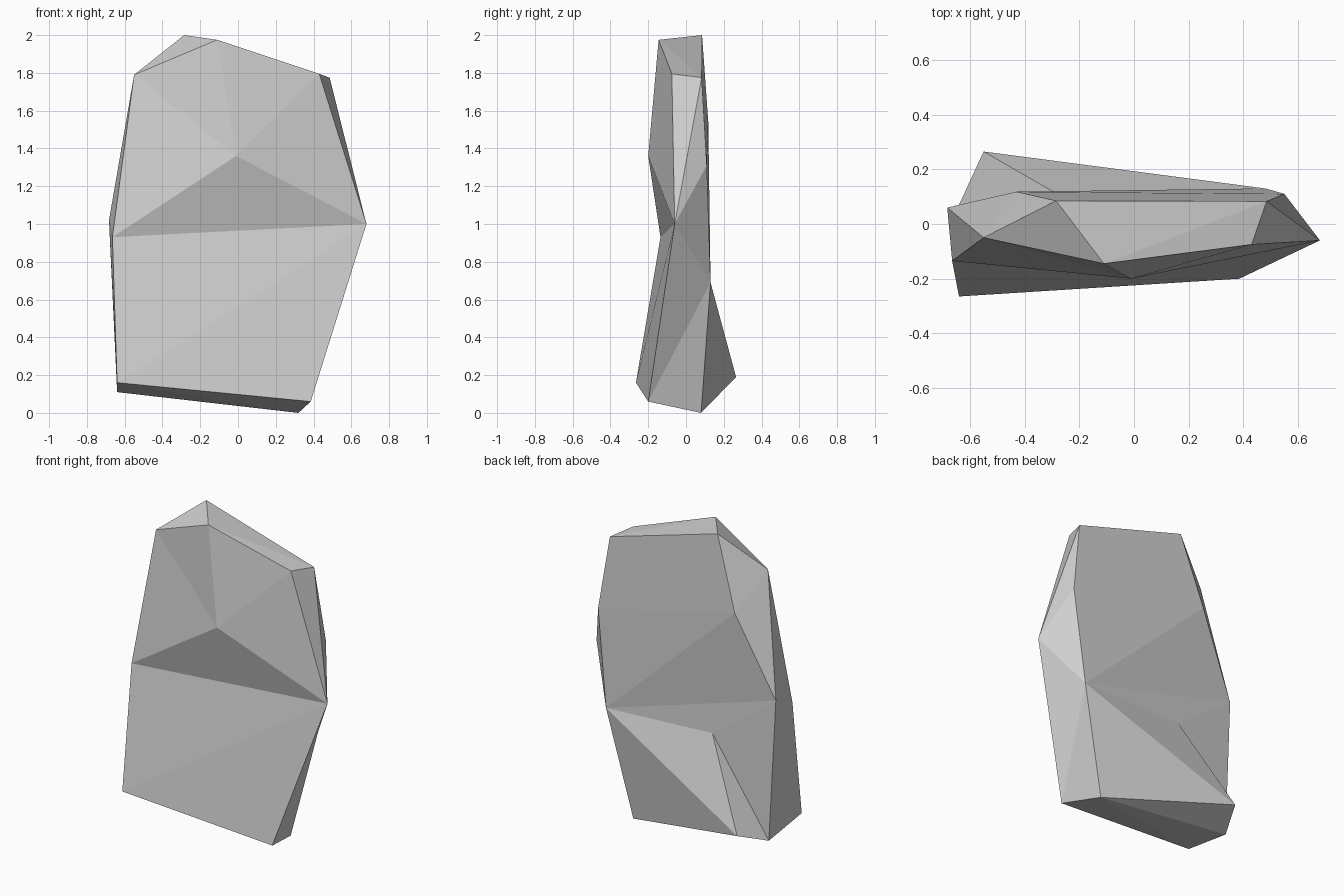
import bpy
import bmesh

default = bpy.data.objects.get("Cube")
if default:
    bpy.data.objects.remove(default, do_unlink=True)

# Single stone colour
stone = bpy.data.materials.new("grey stone")
stone.use_nodes = True
colour = (0.62, 0.62, 0.62, 1)
stone.diffuse_color = colour
shader = next(n for n in stone.node_tree.nodes if n.type == 'BSDF_PRINCIPLED')
shader.inputs["Base Color"].default_value = colour
shader.inputs["Roughness"].default_value = 0.9

bm = bmesh.new()


def corner(x, y, z):
    return bm.verts.new((x, y, z))


def fan(hub, *ring):
    """Chisel triangular facets around one corner."""
    for a, b in zip(ring, ring[1:]):
        bm.faces.new((hub, a, b))


# Front corners
front_foot_right = corner(-.64, -.265, .16)
front_foot_left = corner(.385, -.2, .06)
waist_right = corner(-.665, -.135, .93)
waist_left = corner(.68, -.06, 1)
brow = corner(-.01, -.2, 1.36)
shoulder_right = corner(-.55, -.05, 1.79)
shoulder_left = corner(.43, -.075, 1.795)
front_peak = corner(-.11, -.145, 1.975)

# Back corners
back_peak = corner(-.285, .085, 2)
back_shoulder = corner(.485, .083, 1.775)
back_upper_right = corner(-.43, .118, 1.54)
back_upper_left = corner(.55, .11, 1.31)
back_waist_right = corner(-.683, .06, 1.02)
back_waist_left = corner(.48, .13, .69)
hollow = corner(-.255, .095, .71)
heel = corner(-.55, .265, .19)
back_foot_right = corner(-.64, .07, .11)
back_foot_left = corner(.32, .08, 0)

# Front face and left side
fan(waist_left, front_foot_right, front_foot_left, back_waist_left,
    back_upper_left, back_shoulder, shoulder_left, brow, waist_right,
    front_foot_right)

# Right shoulder
fan(shoulder_right, brow, front_peak, back_peak, back_upper_right,
    back_waist_right, waist_right, brow)

# Top
fan(front_peak, brow, shoulder_left, back_shoulder, back_peak)

# Upper back
fan(back_upper_left, back_shoulder, back_peak, back_upper_right,
    back_waist_left)

# Middle of the back and right side
fan(back_waist_right, back_upper_right, back_waist_left, hollow,
    back_foot_right, front_foot_right, waist_right)

# Flared heel
fan(heel, back_foot_right, hollow, back_waist_left, back_foot_left,
    back_foot_right)

# Underside
fan(back_foot_left, back_waist_left, front_foot_left, front_foot_right,
    back_foot_right)

bmesh.ops.recalc_face_normals(bm, faces=bm.faces)
mesh = bpy.data.meshes.new("rock_slab")
bm.to_mesh(mesh)
bm.free()
mesh.materials.append(stone)
rock = bpy.data.objects.new("rock_slab", mesh)
bpy.context.collection.objects.link(rock)
